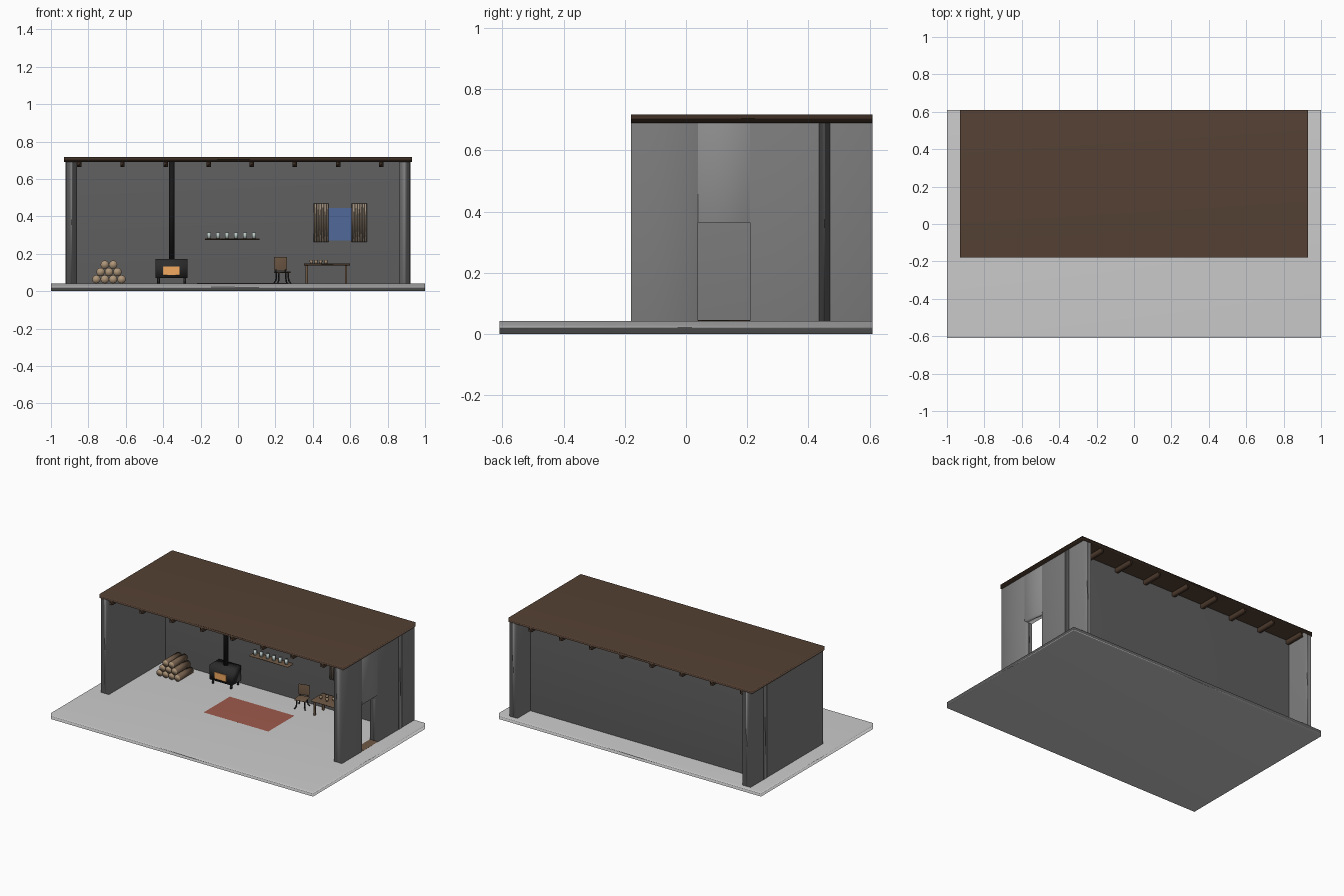
import bpy, bmesh, math
from mathutils import Matrix, Vector

if "Cube" in bpy.data.objects:
    bpy.data.objects.remove(bpy.data.objects["Cube"])


def mat(name, r, g, b):
    m = bpy.data.materials.new(name)
    m.diffuse_color = (r, g, b, 1)
    m.use_nodes = True
    m.node_tree.nodes["Principled BSDF"].inputs["Base Color"].default_value = m.diffuse_color
    return m


SIDE = mat("side_wall_grey", 0.205, 0.205, 0.205)
LINTEL = mat("lintel_grey", 0.27, 0.27, 0.27)
BACK = mat("back_wall_grey", 0.115, 0.115, 0.115)
ROOF = mat("roof_brown", 0.09, 0.053, 0.034)
WOOD = mat("wood", 0.16, 0.10, 0.06)
BEAM = mat("beam_wood", 0.07, 0.04, 0.025)
BARK = mat("bark", 0.17, 0.11, 0.07)
CUT = mat("cut_wood", 0.42, 0.30, 0.19)
IRON = mat("iron", 0.025, 0.025, 0.025)
BLACK = mat("pipe_black", 0.009, 0.009, 0.009)
FIRE = mat("fire", 0.90, 0.40, 0.12)
BLUE = mat("window_blue", 0.08, 0.14, 0.32)
CLOTH = mat("cloth", 0.34, 0.27, 0.20)
RED = mat("rug_red", 0.34, 0.10, 0.07)
GLASS = mat("jar_grey", 0.50, 0.58, 0.56)


def finish(name, bm, m=None, smooth=True):
    """Smooth shaded across its corners, unless told otherwise."""
    bmesh.ops.recalc_face_normals(bm, faces=bm.faces)
    for f in bm.faces:
        f.smooth = smooth
    me = bpy.data.meshes.new(name)
    bm.to_mesh(me)
    bm.free()
    ob = bpy.data.objects.new(name, me)
    bpy.context.collection.objects.link(ob)
    if m:
        me.materials.append(m)
    return ob


def box(name, x, y, z, m=None, smooth=True):
    """Box from (low, high) ranges; its big faces rule the smooth shading."""
    bm = bmesh.new()
    c = [(r[0] + r[1]) / 2 for r in (x, y, z)]
    s = [r[1] - r[0] for r in (x, y, z)]
    bmesh.ops.create_cube(bm, size=1, matrix=Matrix.Translation(c) @ Matrix.Diagonal((*s, 1)))
    ob = finish(name, bm, m, smooth)
    if smooth:
        w = ob.modifiers.new("area_normals", 'WEIGHTED_NORMAL')
        w.mode = 'FACE_AREA'
        w.weight = 50
        w.thresh = 0
    return ob


def rod(name, a, b, r, m=None, r2=None, sides=16):
    """Cylinder or cone between two points."""
    a, b = Vector(a), Vector(b)
    d = b - a
    bm = bmesh.new()
    bmesh.ops.create_cone(bm, cap_ends=True, segments=sides, radius1=r, radius2=r2 or r, depth=d.length,
                          matrix=Matrix.Translation((a + b) / 2) @ d.to_track_quat('Z', 'Y').to_matrix().to_4x4())
    return finish(name, bm, m)


# Shell: slab, walls, roof and beams
F, T = 0.042, 0.692
box("floor_slab", (-1, 1), (-0.61, 0.61), (0, F))
box("left_wall", (-0.92, -0.86), (-0.18, 0.61), (F, T), SIDE)
box("right_wall_front", (0.86, 0.92), (-0.18, 0.04), (F, T), SIDE)
box("right_wall_back", (0.86, 0.92), (0.21, 0.61), (F, T), SIDE)
box("door_lintel", (0.86, 0.92), (0.04, 0.21), (0.365, T), LINTEL)
box("door_sill", (0.86, 0.92), (0.04, 0.21), (F, F + 0.003), WOOD)
box("back_wall", (-0.922, 0.922), (0.435, 0.47), (F, T), BACK)
box("roof", (-0.93, 0.93), (-0.18, 0.61), (0.69, 0.718), ROOF)
for i in range(8):
    x = -0.848 + i * 0.2305
    box(f"roof_beam_{i}", (x - 0.012, x + 0.012), (-0.175, 0.605), (0.663, 0.691), BEAM)

# Wood stove
box("stove_body", (-0.44, -0.27), (0.32, 0.42), (0.07, 0.172), IRON)
box("stove_window", (-0.40, -0.312), (0.315, 0.322), (0.087, 0.132), FIRE, False)
for x in (-0.425, -0.285):
    for y in (0.333, 0.407):
        rod("stove_leg", (x, y, F), (x, y, 0.072), 0.007, IRON)
rod("stove_pipe", (-0.355, 0.375, 0.17), (-0.355, 0.375, 0.69), 0.015, BLACK)

# Stacked logs with pale cut ends
for row, n in enumerate((4, 3, 2)):
    for i in range(n):
        x = -0.69 + (i - (n - 1) / 2) * 0.045
        z = F + 0.022 + row * 0.039
        log = rod("log", (x, 0.225, z), (x, 0.375, z), 0.0222, BARK)
        log.data.materials.append(CUT)
        for p in log.data.polygons:
            if abs(p.normal.y) > 0.9:
                p.material_index = 1

# Rug
box("rug", (-0.22, 0.27), (-0.055, 0.225), (F, F + 0.003), RED)

# Wall shelf and jars
box("shelf", (-0.177, 0.114), (0.38, 0.435), (0.275, 0.283), WOOD)
for i in range(6):
    x = -0.155 + i * 0.048
    rod("jar", (x, 0.407, 0.283), (x, 0.407, 0.314), 0.011, GLASS)

# Window and pleated curtains
box("window_pane", (0.475, 0.615), (0.428, 0.436), (0.27, 0.445), BLUE, False)
for x0 in (0.405, 0.61):
    n = 40
    bm = bmesh.new()
    cols = []
    for i in range(n + 1):
        x = x0 + 0.077 * i / n
        y = 0.421 + 0.006 * math.sin(i / n * math.tau * 6)
        cols.append([bm.verts.new((x, y, z)) for z in (0.262, 0.468)])
    for a, b in zip(cols, cols[1:]):
        bm.faces.new((a[0], b[0], b[1], a[1]))
    cur = finish("curtain", bm, CLOTH)
    mod = cur.modifiers.new("thickness", 'SOLIDIFY')
    mod.thickness = 0.004
    mod.offset = 0

# Table with cups
box("table_top", (0.352, 0.6), (0.295, 0.42), (0.138, 0.148), WOOD)
for x in (0.368, 0.578):
    for y in (0.31, 0.405):
        box("table_leg", (x - 0.006, x + 0.006), (y - 0.006, y + 0.006), (F, 0.139), WOOD)
for x, y in ((0.392, 0.345), (0.417, 0.375), (0.442, 0.34), (0.47, 0.37)):
    rod("cup", (x, y, 0.148), (x, y, 0.168), 0.007, CUT, 0.010)

# Chair, turned slightly towards the table
parts = [box("chair_seat", (-0.036, 0.036), (-0.035, 0.035), (0.098, 0.106), WOOD),
         box("chair_back", (-0.034, 0.034), (0.033, 0.040), (0.112, 0.182), WOOD)]
for s in (-1, 1):
    parts.append(rod("chair_post", (s * 0.026, 0.036, 0.1), (s * 0.026, 0.036, 0.115), 0.004, IRON))
    for t in (-1, 1):
        path = [(s * 0.027, t * 0.026, 0.1), (s * 0.026, t * 0.024, 0.075),
                (s * 0.029, t * 0.03, 0.055), (s * 0.036, t * 0.04, F)]
        for a, b in zip(path, path[1:]):
            parts.append(rod("chair_leg", a, b, 0.004, IRON, sides=8))
for ob in parts:
    ob.data.transform(Matrix.Translation((0.237, 0.36, 0)) @ Matrix.Rotation(math.radians(15), 4, 'Z'))
